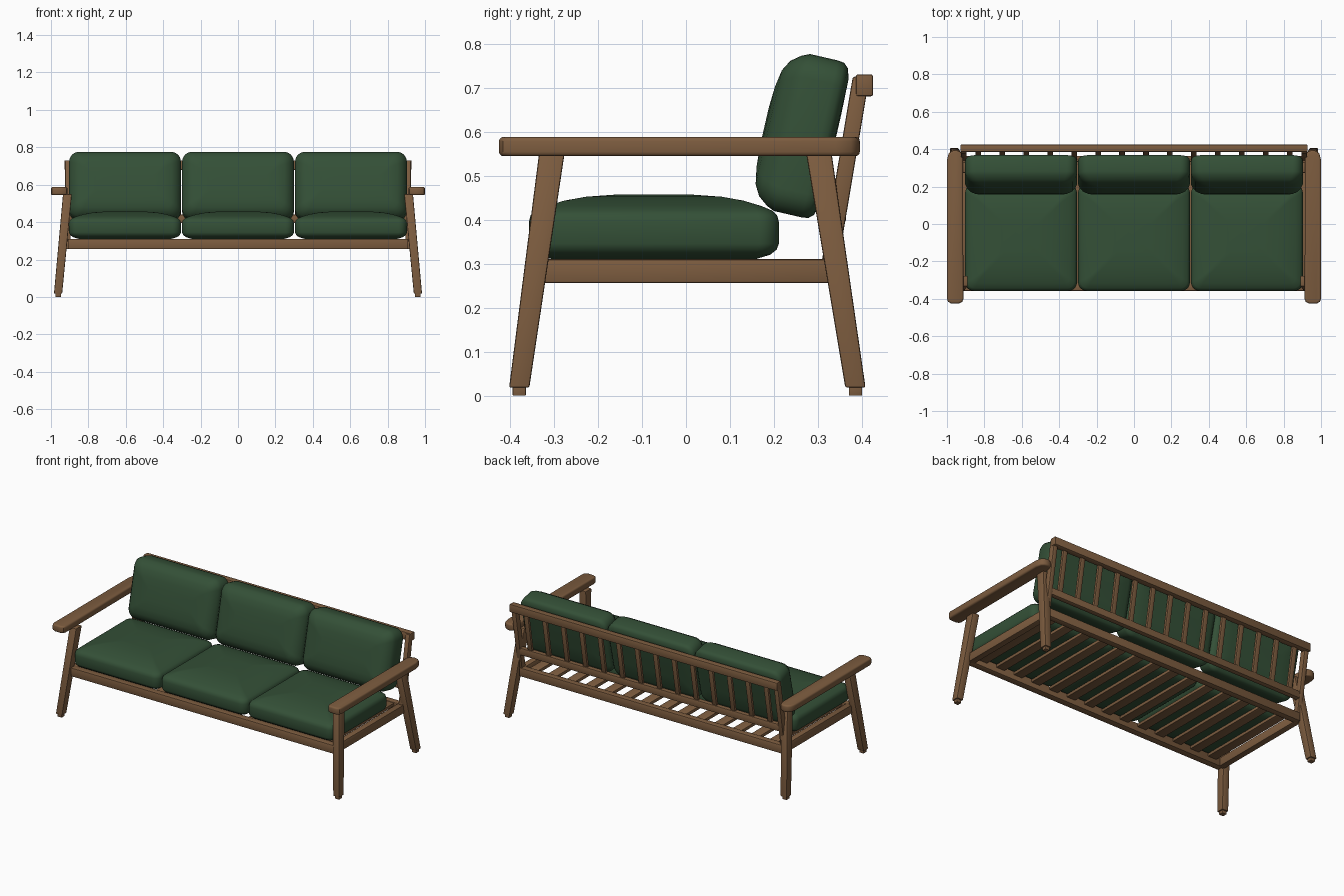
import bpy, bmesh, math

if "Cube" in bpy.data.objects:
    bpy.data.objects.remove(bpy.data.objects["Cube"])


def material(name, rgb):
    m = bpy.data.materials.new(name)
    m.diffuse_color = (*rgb, 1)
    m.use_nodes = True
    m.node_tree.nodes["Principled BSDF"].inputs["Base Color"].default_value = m.diffuse_color
    return m


WOOD = material("warm wood", (0.205, 0.108, 0.05))
GREEN = material("dark green fabric", (0.034, 0.08, 0.038))


def finish(name, bm, mat, bevel=0.0, segs=2, angle=35):
    bmesh.ops.recalc_face_normals(bm, faces=bm.faces[:])
    if bevel:
        bmesh.ops.bevel(bm, geom=[e for e in bm.edges if e.calc_face_angle(0) > 0.9],
                        offset=bevel, segments=segs, affect='EDGES', profile=0.5)
    me = bpy.data.meshes.new(name)
    bm.to_mesh(me)
    bm.free()
    me.materials.append(mat)
    ob = bpy.data.objects.new(name, me)
    bpy.context.collection.objects.link(ob)
    bpy.ops.object.select_all(action='DESELECT')
    ob.select_set(True)
    bpy.context.view_layer.objects.active = ob
    bpy.ops.object.shade_smooth_by_angle(angle=math.radians(angle))
    return ob


def loft(bm, loops):
    """Skin a stack of equal loops and cap both ends."""
    rings = [[bm.verts.new(p) for p in lp] for lp in loops]
    n = len(rings[0])
    for a, b in zip(rings, rings[1:]):
        for i in range(n):
            j = (i + 1) % n
            bm.faces.new((a[i], a[j], b[j], b[i]))
    bm.faces.new(rings[0][::-1])
    bm.faces.new(rings[-1])


def beam(name, p0, s0, p1, s1, bevel=0.005):
    """Leaning bar with level ends; s0, s1 are its x and y sizes at the ends."""
    bm = bmesh.new()
    loft(bm, [[(p[0] + sx * s[0] / 2, p[1] + sy * s[1] / 2, p[2])
               for sx, sy in ((-1, -1), (1, -1), (1, 1), (-1, 1))]
              for p, s in ((p0, s0), (p1, s1))])
    return finish(name, bm, WOOD, bevel)


def box(name, x0, x1, y0, y1, z0, z1, bevel=0.005):
    c, s = ((x0 + x1) / 2, (y0 + y1) / 2), (abs(x1 - x0), y1 - y0)
    return beam(name, (*c, z0), s, (*c, z1), s, bevel)


def cushion(name, w, d, radius, profile):
    """Rounded rectangle rings; profile holds (inset, height) pairs."""
    loops = []
    for inset, z in profile:
        r = max(radius - inset * 0.5, 0.012)
        hx, hy = w / 2 - inset - r, d / 2 - inset - r
        loops.append([(sx * hx + r * math.cos(math.radians(a0 + k * 15)),
                       sy * hy + r * math.sin(math.radians(a0 + k * 15)), z)
                      for sx, sy, a0 in ((1, 1, 0), (-1, 1, 90), (-1, -1, 180), (1, -1, 270))
                      for k in range(7)])
    bm = bmesh.new()
    loft(bm, loops)
    return finish(name, bm, GREEN, angle=40)


# Cushions: three seats and three tilted backs
SEAT = [(0.1, 0.309), (0.05, 0.311), (0.02, 0.32), (0.005, 0.332), (0, 0.345), (0, 0.395),
        (0.004, 0.41), (0.014, 0.42), (0.04, 0.431), (0.08, 0.443), (0.13, 0.452), (0.2, 0.457)]
BACK = [(0.12, -0.2), (0.035, -0.198), (0.012, -0.191), (0.002, -0.18), (0, -0.165), (0, -0.1),
        (0.008, -0.082), (0.025, -0.06), (0.05, -0.046), (0.09, -0.039), (0.14, -0.036)]
for label, x in (("left", -0.604), ("middle", 0), ("right", 0.604)):
    s = cushion(label + "_seat_cushion", 0.598, 0.568, 0.045, SEAT)
    s.location = (x, -0.073, 0)
    b = cushion(label + "_back_cushion", 0.598, 0.366, 0.055, BACK)
    b.rotation_euler.x = math.radians(77)
    b.location = (x, 0.1433, 0.6204)

# Side frames: legs, feet, arms, side rails, back posts
ARM = [(0.912, -0.4), (0.918, -0.416), (0.935, -0.425), (0.978, -0.425), (0.994, -0.416),
       (1.0, -0.4), (1.0, 0.34), (0.992, 0.375), (0.975, 0.39), (0.95, 0.395),
       (0.928, 0.385), (0.915, 0.36)]
for side, m in (("left", -1), ("right", 1)):
    for part, yb, yt in (("front", -0.379, -0.305), ("rear", 0.385, 0.302)):
        beam(f"{side}_{part}_leg", (m * 0.962, yb, 0.018), (0.044, 0.046),
             (m * 0.912, yt, 0.55), (0.047, 0.058))
        box(f"{side}_{part}_foot", m * 0.962 - 0.015, m * 0.962 + 0.015,
            yb - 0.015, yb + 0.015, 0, 0.03, 0.002)
    bm = bmesh.new()
    loft(bm, [[(m * x, y, z) for x, y in ARM] for z in (0.544, 0.588)])
    finish(side + "_arm", bm, WOOD, 0.01, 3)
    box(side + "_side_rail", m * 0.887, m * 0.927, -0.33, 0.335, 0.256, 0.31)
    beam(side + "_back_post", (m * 0.91, 0.325, 0.29), (0.03, 0.038),
         (m * 0.91, 0.398, 0.725), (0.03, 0.038))

# Long rails
box("front_rail", -0.91, 0.91, -0.358, -0.315, 0.256, 0.31)
box("rear_rail", -0.91, 0.91, 0.315, 0.355, 0.256, 0.31)
box("lower_back_rail", -0.9, 0.9, 0.332, 0.364, 0.395, 0.44)
box("top_back_rail", -0.928, 0.928, 0.386, 0.425, 0.68, 0.73)

# Slats of the seat and the back
for i in range(14):
    x = (i - 6.5) * 0.128
    box(f"seat_slat_{i + 1}", x - 0.03, x + 0.03, -0.32, 0.32, 0.287, 0.306, 0.002)
    beam(f"back_slat_{i + 1}", (x, 0.347, 0.42), (0.03, 0.017),
         (x, 0.396, 0.7), (0.03, 0.017), 0.002)
